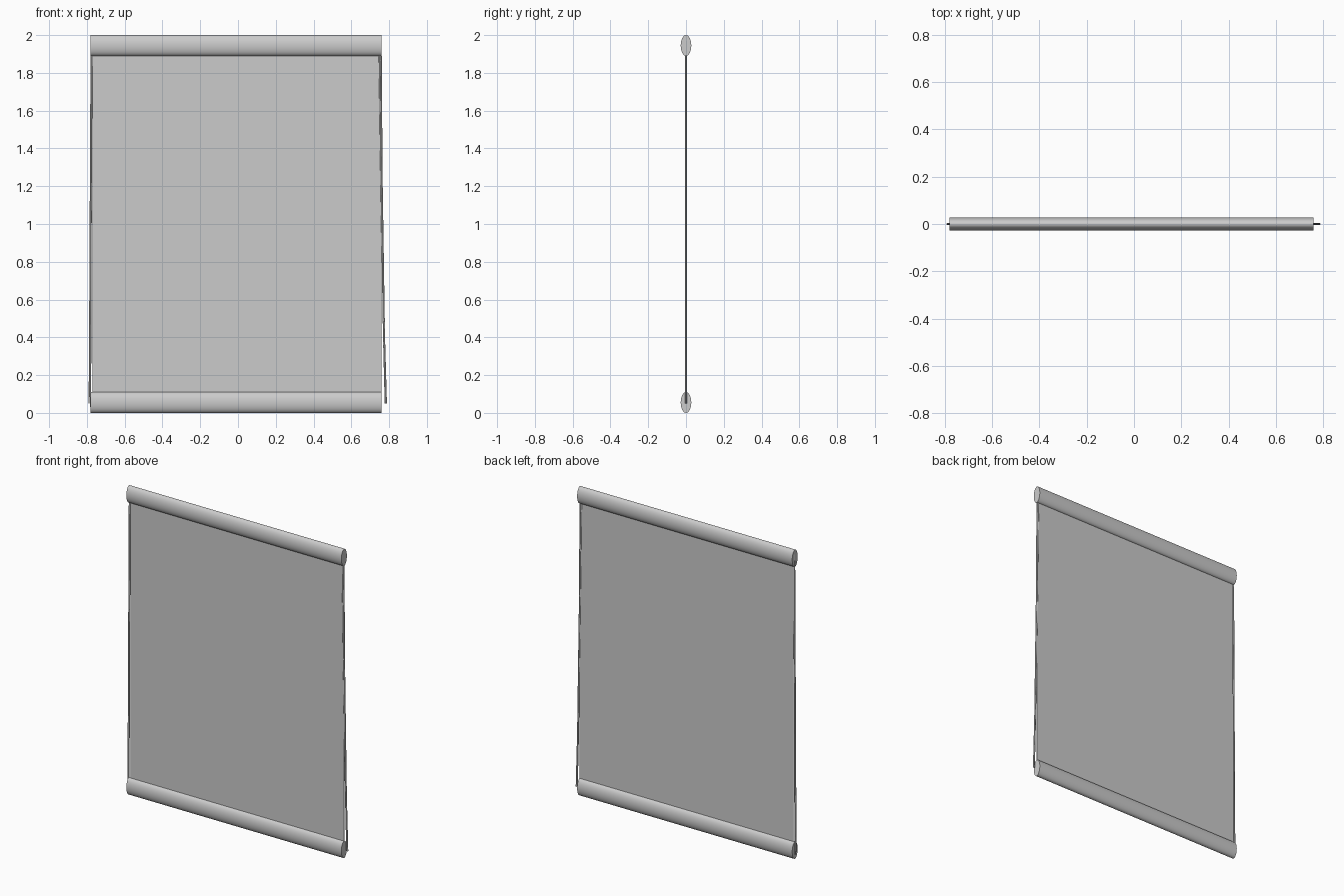
import bpy
from math import cos, sin, tau
from mathutils import Vector

cube = bpy.data.objects.get("Cube")
if cube:
    bpy.data.objects.remove(cube, do_unlink=True)

grey = bpy.data.materials.new("light_grey")
grey.use_nodes = True
grey.diffuse_color = (0.6, 0.6, 0.6, 1)
grey.node_tree.nodes["Principled BSDF"].inputs["Base Color"].default_value = (0.6, 0.6, 0.6, 1)

LEFT, RIGHT = -0.78, 0.76


def make(name, verts, faces, smooth=True):
    mesh = bpy.data.meshes.new(name)
    mesh.from_pydata(verts, [], faces)
    mesh.materials.append(grey)
    obj = bpy.data.objects.new(name, mesh)
    bpy.context.collection.objects.link(obj)
    if smooth:
        bpy.ops.object.select_all(action="DESELECT")
        obj.select_set(True)
        bpy.context.view_layer.objects.active = obj
        bpy.ops.object.shade_smooth_by_angle(angle=0.6)
    return obj


def oval_bar(name, z, sides=32):
    """Capped bar with an upright oval section, running along x."""
    verts = [(x, 0.028 * cos(tau * i / sides), z + 0.055 * sin(tau * i / sides))
             for x in (LEFT, RIGHT) for i in range(sides)]
    faces = [(i, (i + 1) % sides, sides + (i + 1) % sides, sides + i) for i in range(sides)]
    faces += [tuple(reversed(range(sides))), tuple(range(sides, 2 * sides))]
    # Flip so every face points outwards
    make(name, verts, [f[::-1] for f in faces[:sides]] + faces[sides:])


def cord(name, points, radius=0.004):
    """Thin round cord through the points."""
    curve = bpy.data.curves.new(name, "CURVE")
    curve.dimensions = "3D"
    curve.bevel_depth = radius
    curve.bevel_resolution = 1
    curve.use_fill_caps = True
    spline = curve.splines.new("POLY")
    spline.points.add(len(points) - 1)
    for p, (x, z) in zip(spline.points, points):
        p.co = (x, 0, z, 1)
    curve.materials.append(grey)
    bpy.context.collection.objects.link(bpy.data.objects.new(name, curve))


# Rolled ends
oval_bar("top_roller", 1.945)
oval_bar("bottom_bar", 0.055)

# Hanging sheet
lo, hi = Vector((LEFT + 0.01, -0.002, 0.05)), Vector((RIGHT, 0.002, 1.95))
corners = [(x, y, z) for x in (lo.x, hi.x) for y in (lo.y, hi.y) for z in (lo.z, hi.z)]
make("sheet", corners, [(0, 1, 3, 2), (4, 6, 7, 5), (0, 4, 5, 1),
                        (2, 3, 7, 6), (0, 2, 6, 4), (1, 5, 7, 3)], smooth=False)

# Pull cords, each a long narrow loop beside the sheet
cord("right_cord_outer", [(-0.777, 1.97), (-0.781, 1.2), (-0.786, 0.2), (-0.789, 0.05)])
cord("right_cord_inner", [(-0.773, 1.95), (-0.777, 1.2), (-0.78, 0.4), (-0.781, 0.03)])
cord("left_cord_outer", [(0.757, 1.97), (0.762, 1.25), (0.775, 0.4), (0.785, 0.05)])
cord("left_cord_inner", [(0.748, 1.9), (0.757, 1.25), (0.771, 0.4), (0.78, 0.05)])
